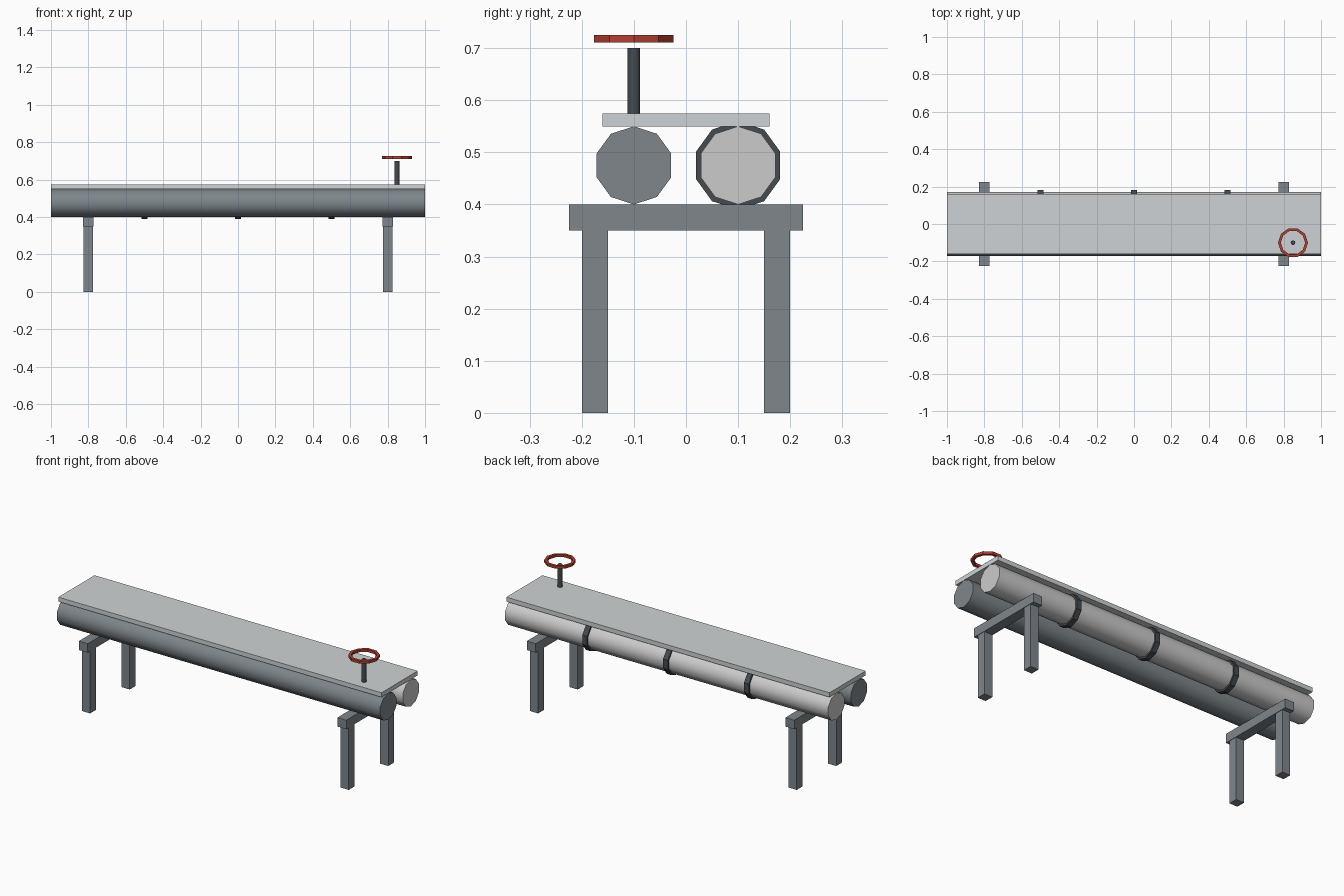
import bpy, bmesh
from math import sin, cos, tau, radians

if "Cube" in bpy.data.objects:
    bpy.data.objects.remove(bpy.data.objects["Cube"])


def material(name, rgb):
    m = bpy.data.materials.new(name)
    m.diffuse_color = (*rgb, 1)
    m.use_nodes = True
    m.node_tree.nodes["Principled BSDF"].inputs["Base Color"].default_value = m.diffuse_color
    return m


STEEL = material("steel_grey", (0.21, 0.24, 0.26))
PALE = material("pale_metal", (0.62, 0.65, 0.66))
WHITE = material("white_coating", (0.8, 0.8, 0.8))
DARK = material("dark_metal", (0.06, 0.07, 0.08))
RED = material("red_paint", (0.45, 0.05, 0.03))


def finish(name, bm, mat, location, smooth=False):
    bmesh.ops.recalc_face_normals(bm, faces=bm.faces)
    me = bpy.data.meshes.new(name)
    bm.to_mesh(me)
    bm.free()
    me.materials.append(mat)
    ob = bpy.data.objects.new(name, me)
    ob.location = location
    bpy.context.collection.objects.link(ob)
    if smooth:
        bpy.context.view_layer.objects.active = ob
        ob.select_set(True)
        bpy.ops.object.shade_smooth_by_angle(angle=radians(40))
        ob.select_set(False)
    return ob


def box(name, size, location, mat):
    bm = bmesh.new()
    bmesh.ops.create_cube(bm, size=1)
    bmesh.ops.scale(bm, vec=size, verts=bm.verts)
    return finish(name, bm, mat, location)


def prism(name, radius, length, location, mat, axis="X", smooth=False, sides=10):
    # Corners point up for the x axis and along x for the z axis
    bm = bmesh.new()
    rings = []
    for h in (-length / 2, length / 2):
        ring = []
        for i in range(sides):
            a, b = radius * cos(tau * i / sides), radius * sin(tau * i / sides)
            ring.append(bm.verts.new((h, b, a) if axis == "X" else (a, b, h)))
        bm.faces.new(ring)
        rings.append(ring)
    for i in range(sides):
        j = (i + 1) % sides
        bm.faces.new((rings[0][i], rings[0][j], rings[1][j], rings[1][i]))
    return finish(name, bm, mat, location, smooth)


def rim(name, outer, inner, height, location, mat, sides=10):
    # Rectangular section swept round the z axis
    bm = bmesh.new()
    h = height / 2
    section = [(outer, -h), (outer, h), (inner, h), (inner, -h)]
    loops = [[bm.verts.new((r * cos(tau * i / sides), r * sin(tau * i / sides), z))
              for r, z in section] for i in range(sides)]
    for i in range(sides):
        p, q = loops[i], loops[(i + 1) % sides]
        for k in range(4):
            m = (k + 1) % 4
            bm.faces.new((p[k], q[k], q[m], p[m]))
    return finish(name, bm, mat, location)


# Two parallel pipes
prism("front_pipe", 0.075, 2, (0, -0.1, 0.475), STEEL, smooth=True)
prism("back_pipe", 0.075, 2, (0, 0.1, 0.475), WHITE, smooth=True)

# Clamping bands round the back pipe
for i, x in enumerate((-0.5, 0, 0.5)):
    prism(f"pipe_band_{i + 1}", 0.085, 0.03, (x, 0.1, 0.475), DARK)

# Cover plate
box("cover_plate", (2, 0.32, 0.025), (0, 0, 0.5625), PALE)

# Support trestles
for side, x in (("left", -0.8), ("right", 0.8)):
    box(f"{side}_crossbeam", (0.055, 0.45, 0.05), (x, 0, 0.375), STEEL)
    for end, y in (("front", -0.175), ("back", 0.175)):
        box(f"{side}_{end}_leg", (0.05, 0.05, 0.35), (x, y, 0.175), STEEL)

# Valve stem and handwheel
prism("valve_stem", 0.0125, 0.15, (0.85, -0.1, 0.625), DARK, axis="Z", smooth=True)
rim("handwheel", 0.08, 0.065, 0.015, (0.85, -0.1, 0.718), RED)
